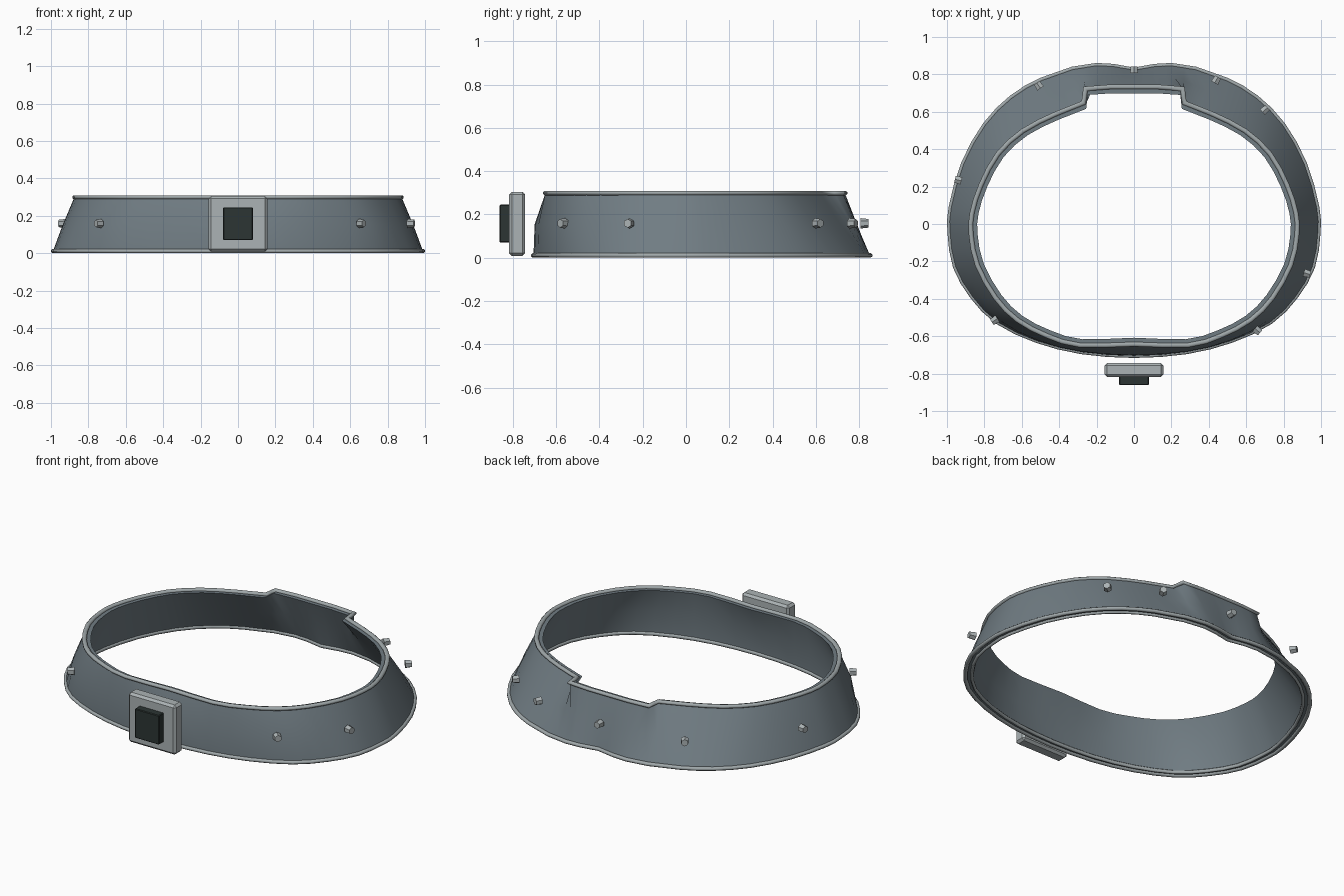
import bpy, bmesh, math
from mathutils import Vector

if "Cube" in bpy.data.objects:
    bpy.data.objects.remove(bpy.data.objects["Cube"])


def material(name, rgb):
    m = bpy.data.materials.new(name)
    m.diffuse_color = (*rgb, 1)
    m.use_nodes = True
    m.node_tree.nodes["Principled BSDF"].inputs["Base Color"].default_value = m.diffuse_color
    return m


BAND = material("blue grey", (0.165, 0.205, 0.230))
TRIM = material("mid grey", (0.35, 0.39, 0.40))
STEEL = material("light grey", (0.41, 0.45, 0.46))
DARK = material("near black", (0.025, 0.035, 0.033))

# Right half of the top and bottom outlines, back centre to front centre
TOP = [(0, .735), (.13, .735), (.26, .725), (.27, .65), (.42, .59), (.595, .50),
       (.73, .375), (.82, .21), (.868, .06), (.873, -.06), (.84, -.22), (.743, -.395),
       (.625, -.515), (.465, -.60), (.29, -.65), (0, -.645)]
BOTTOM = [(0, .825), (.11, .845), (.20, .85), (.33, .83), (.50, .77), (.655, .678),
          (.797, .533), (.913, .325), (.98, .09), (.986, -.05), (.957, -.23), (.865, -.39),
          (.73, -.525), (.52, -.625), (.28, -.685), (0, -.705)]
Z_LOW, Z_HIGH, WALL = 0.012, 0.297, 0.037


def full_loop(half):
    """Mirror the half outline and round it, keeping the notch corners sharp."""
    pts = [Vector(p) for p in half] + [Vector((-x, y)) for x, y in half[-2:0:-1]]
    n, out = len(pts), []
    for i, p in enumerate(pts):
        out.append(p)
        a, c, d = pts[i - 1], pts[(i + 1) % n], pts[(i + 2) % n]
        if 4 <= i <= n - 5:
            out.append((9 * (p + c) - a - d) / 16)
        else:
            out.append((p + c) / 2)
    return out


def inward(p, d):
    return p - p.normalized() * d


def add_object(name, bm, mat, angle=None):
    me = bpy.data.meshes.new(name)
    bm.to_mesh(me)
    bm.free()
    me.materials.append(mat)
    ob = bpy.data.objects.new(name, me)
    bpy.context.collection.objects.link(ob)
    if angle:
        bpy.ops.object.select_all(action='DESELECT')
        ob.select_set(True)
        bpy.context.view_layer.objects.active = ob
        bpy.ops.object.shade_smooth_by_angle(angle=math.radians(angle))
    return ob


def sweep_rings(name, rings, mat, angle):
    """Join a closed series of cross-sections into a ring-shaped solid."""
    bm = bmesh.new()
    rows = [[bm.verts.new(c) for c in ring] for ring in rings]
    n, k = len(rows), len(rows[0])
    for i in range(n):
        a, b = rows[i], rows[(i + 1) % n]
        for j in range(k):
            bm.faces.new((a[j], b[j], b[(j + 1) % k], a[(j + 1) % k]))
    bmesh.ops.recalc_face_normals(bm, faces=bm.faces)
    return add_object(name, bm, mat, angle)


# Flared band, nearly upright in its lower half at the front
top, bottom, middle = full_loop(TOP), full_loop(BOTTOM), []
for t, b in zip(top, bottom):
    front = min(1, max(0, (-b.y - 0.3) / 0.35))
    middle.append(t.lerp(b, 0.53 + 0.38 * front))
for _ in range(3):  # let the notch fade out half way down
    n = len(middle)
    middle = [(middle[i - 1] + 2 * m + middle[(i + 1) % n]) / 4 if m.y > 0.55 else m
              for i, m in enumerate(middle)]
rings = []
for t, m, b in zip(top, middle, bottom):
    outer = [(b, Z_LOW), (m, 0.155), (t, Z_HIGH)]
    inner = [(inward(p, WALL), z) for p, z in reversed(outer)]
    rings.append([(p.x, p.y, z) for p, z in outer + inner])
sweep_rings("belt_band", rings, BAND, 50)


# Rounded rims along the edges of the band
def rim(name, half, z, r, shift):
    pts = [inward(p, shift) for p in full_loop(half)]
    n = len(pts)
    sections = []
    for i, p in enumerate(pts):
        d0 = (p - pts[i - 1]).normalized()
        d1 = (pts[(i + 1) % n] - p).normalized()
        n0, n1 = Vector((-d0.y, d0.x)), Vector((-d1.y, d1.x))
        miter = (n0 + n1) / (1 + n0.dot(n1))
        sections.append([])
        for j in range(8):
            a = math.tau * (j + 0.5) / 8
            q = p + miter * r * math.cos(a)
            sections[-1].append((q.x, q.y, z + 0.011 * math.sin(a)))
    sweep_rings(name, sections, TRIM, 60)


rim("top_rim", TOP, 0.299, 0.0135, 0.002)
rim("bottom_rim", BOTTOM, 0.011, 0.012, 0.0)
rim("inner_bottom_rim", BOTTOM, 0.011, 0.009, WALL)


# Buckle plate and its raised block
def block(name, lo, hi, mat, bevel):
    bm = bmesh.new()
    bmesh.ops.create_cube(bm, size=1)
    lo, hi = Vector(lo), Vector(hi)
    for v in bm.verts:
        v.co = (lo + hi) / 2 + v.co * (hi - lo)
    bmesh.ops.bevel(bm, geom=bm.edges[:], offset=bevel, segments=1, affect='EDGES')
    add_object(name, bm, mat)


block("buckle_plate", (-.157, -.818, .008), (.157, -.743, .305), STEEL, 0.013)
block("buckle_block", (-.08, -.862, .07), (.08, -.81, .245), DARK, 0.004)

# Small six-sided studs pointing outward around the band
STUDS = [(-.94, .235), (-.51, .74), (0, .825), (.44, .77), (.70, .61),
         (.925, -.265), (.66, -.57), (-.745, -.515)]
for x, y in STUDS:
    bm = bmesh.new()
    bmesh.ops.create_cone(bm, cap_ends=True, segments=6, radius1=0.024,
                          radius2=0.020, depth=0.036)
    turn = Vector((x, y, 0)).to_track_quat('Z', 'Y')
    for v in bm.verts:
        v.co = turn @ v.co + Vector((x, y, 0.159))
    add_object("stud", bm, STEEL)
